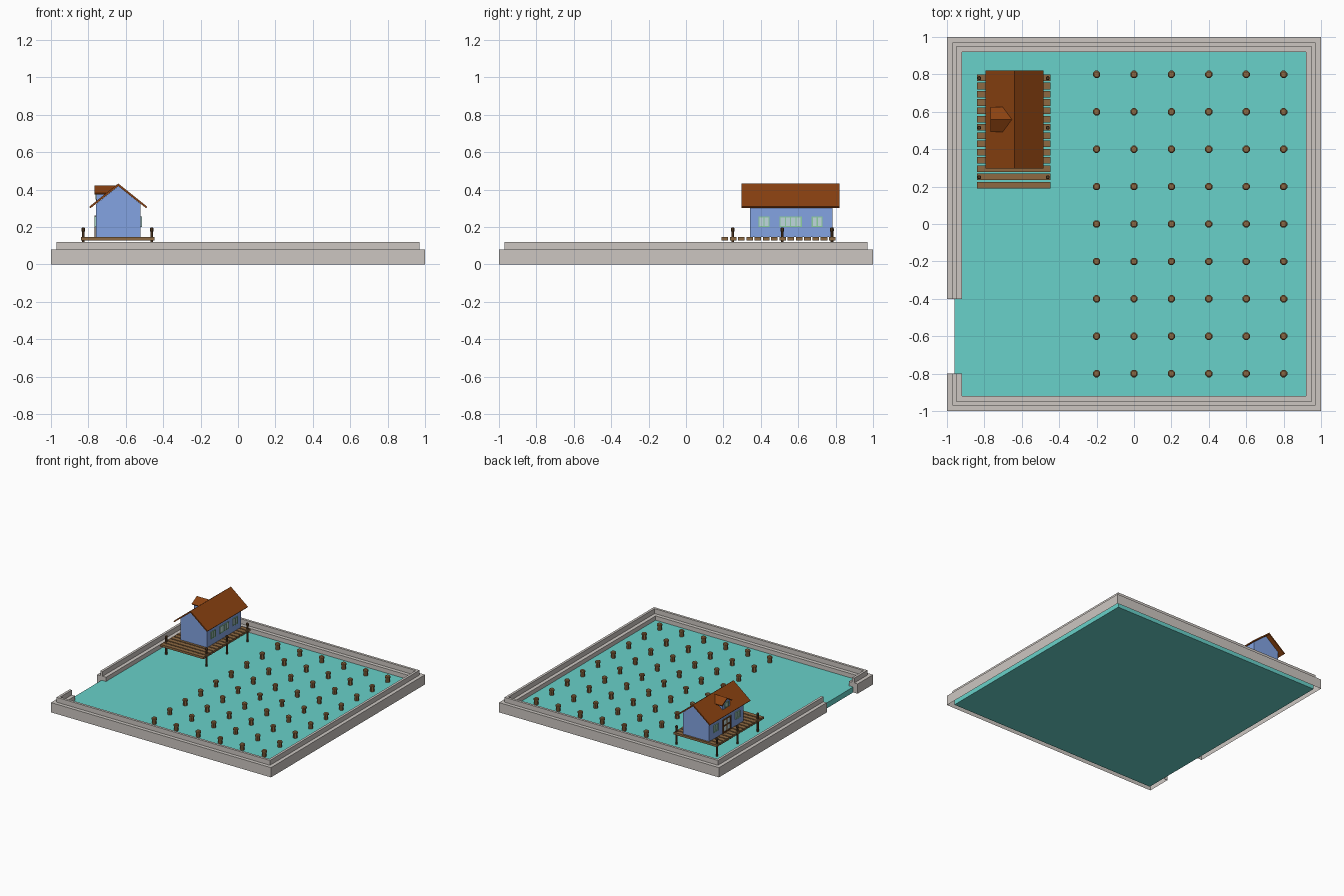
import bpy, bmesh, math

if "Cube" in bpy.data.objects:
    bpy.data.objects.remove(bpy.data.objects["Cube"])

def mat(name, r, g, b):
    m = bpy.data.materials.new(name)
    m.diffuse_color = [(c / 255) ** 2.2 for c in (r, g, b)] + [1]
    m.use_nodes = True
    m.node_tree.nodes["Principled BSDF"].inputs["Base Color"].default_value = m.diffuse_color
    return m

STONE = mat("stone", 203, 197, 192)
WATER = mat("water", 104, 208, 200)
WOOD = mat("wood", 140, 105, 68)
DARK = mat("dark_wood", 92, 66, 42)
BLUE = mat("blue_wall", 130, 162, 225)
ROOF = mat("roof_tile", 138, 68, 24)
FRAME = mat("window_frame", 140, 205, 160)
GLASS = mat("glass", 190, 215, 222)
DOOR = mat("door_wood", 100, 60, 30)

def finish(name, bm, m):
    bmesh.ops.recalc_face_normals(bm, faces=bm.faces)
    me = bpy.data.meshes.new(name)
    bm.to_mesh(me)
    bm.free()
    me.materials.append(m)
    ob = bpy.data.objects.new(name, me)
    bpy.context.collection.objects.link(ob)
    return ob

def loft(bm, rings, caps=True, closed=True):
    vs = [[bm.verts.new(p) for p in r] for r in rings]
    n = len(rings[0])
    for a, b in zip(vs, vs[1:]):
        for i in range(n if closed else n - 1):
            j = (i + 1) % n
            bm.faces.new((a[i], a[j], b[j], b[i]))
    if caps:
        bm.faces.new(vs[0])
        bm.faces.new(vs[-1])

def add_box(bm, x0, x1, y0, y1, z0, z1):
    q = ((x0, y0), (x1, y0), (x1, y1), (x0, y1))
    loft(bm, [[(x, y, z) for x, y in q] for z in (z0, z1)])

def box(name, m, *dims):
    bm = bmesh.new()
    add_box(bm, *dims)
    return finish(name, bm, m)

def add_turned(bm, x, y, profile, sides=8):
    loft(bm, [[(x + r * math.cos(2 * math.pi * (i + .5) / sides),
                y + r * math.sin(2 * math.pi * (i + .5) / sides), z)
               for i in range(sides)] for r, z in profile])

# Stepped stone wall swept round the basin, open underneath, with an entrance gap
profile = [(0, 0), (0, .08), (.03, .08), (.03, .12), (.05, .12), (.05, .08), (.08, .08), (.08, 0)]
bm = bmesh.new()
rings = [[(-1 + o, -.4, z) for o, z in profile]]
for sx, sy in ((-1, 1), (1, 1), (1, -1), (-1, -1)):
    rings.append([(sx * (1 - o), sy * (1 - o), z) for o, z in profile])
rings.append([(-1 + o, -.8, z) for o, z in profile])
loft(bm, rings, caps=True, closed=False)
finish("harbour_wall", bm, STONE)

# Water slab
box("water", WATER, -.96, .96, -.96, .96, 0, .045)

# Grid of mooring stumps
bm = bmesh.new()
for i in range(6):
    for j in range(9):
        add_turned(bm, -.2 + .2 * i, -.8 + .2 * j,
                   [(.017, .03), (.017, .078), (.021, .08), (.021, .09), (.015, .096)])
finish("mooring_stumps", bm, WOOD)

# Plank deck on posts
bm = bmesh.new()
for i in range(14):
    y = .19 + i * .0442
    add_box(bm, -.84, -.447, y, y + .035, .129, .147)
finish("deck_planks", bm, WOOD)
bm = bmesh.new()
for x in (-.827, -.461):
    for y in (.25, .515, .78):
        add_turned(bm, x, y, [(.008, .035), (.008, .175), (.011, .18), (.011, .192), (.007, .198)])
finish("deck_posts", bm, DARK)

# House body and main roof: gable profiles along y
CX, APEX, SLOPE, T = -.64, .433, .8, .014
top = APEX - T
gable = [(-.76, .147), (-.52, .147), (-.52, top - .12 * SLOPE), (CX, top), (-.76, top - .12 * SLOPE)]
bm = bmesh.new()
loft(bm, [[(x, y, z) for x, z in gable] for y in (.342, .784)])
finish("house_walls", bm, BLUE)
e = .155
chevron = [(CX - e, APEX - e * SLOPE), (CX, APEX), (CX + e, APEX - e * SLOPE),
           (CX + e - .006, APEX - e * SLOPE - .008), (CX, top), (CX - e + .006, APEX - e * SLOPE - .008)]
bm = bmesh.new()
loft(bm, [[(x, y, z) for x, z in chevron] for y in (.297, .822)])
finish("main_roof", bm, ROOF)

# Dormer: profiles along x, trimmed to the slope of the main roof
def dormer(name, pts, x0, m):
    bm = bmesh.new()
    loft(bm, [[(x0, y, z) for y, z in pts],
              [(CX - (APEX - z) / SLOPE + .004, y, z) for y, z in pts]])
    finish(name, bm, m)

DY = .559
dormer("dormer_walls", [(DY - .048, .335), (DY + .048, .335), (DY + .048, .384),
                        (DY, .412), (DY - .048, .384)], -.757, BLUE)
dormer("dormer_roof", [(DY - .067, .383), (DY, .423), (DY + .067, .383),
                       (DY + .062, .375), (DY, .412), (DY - .062, .375)], -.766, ROOF)

# Windows and door on the long walls; side is +1 for right, -1 for left
def pane_set(name, wall_x, side, y0, y1, z0, z1, cols, rows, m, b=.006):
    def span(d):
        return sorted((wall_x - side * .003, wall_x + side * d))
    box(name + "_glass", GLASS, *span(.003), y0, y1, z0, z1)
    bm = bmesh.new()
    for i in range(cols + 1):
        y = y0 + (y1 - y0 - b) * i / cols
        add_box(bm, *span(.006), y, y + b, z0, z1)
    for i in range(rows + 1):
        z = z0 + (z1 - z0 - b) * i / rows
        add_box(bm, *span(.0055), y0, y1, z, z + b)
    finish(name + "_frame", bm, m)

for tag, x, s in (("right", -.52, 1), ("left", -.76, -1)):
    pane_set(tag + "_front_window", x, s, .388, .447, .2, .257, 2, 1, FRAME)
    pane_set(tag + "_back_window", x, s, .672, .731, .2, .257, 2, 1, FRAME)
pane_set("right_middle_window", -.52, 1, .5, .619, .2, .257, 4, 1, FRAME)
pane_set("double_door", -.76, -1, .505, .613, .147, .262, 2, 2, DOOR, .012)
pane_set("dormer_window", -.757, -1, DY - .025, DY + .025, .347, .385, 2, 1, FRAME, .005)
